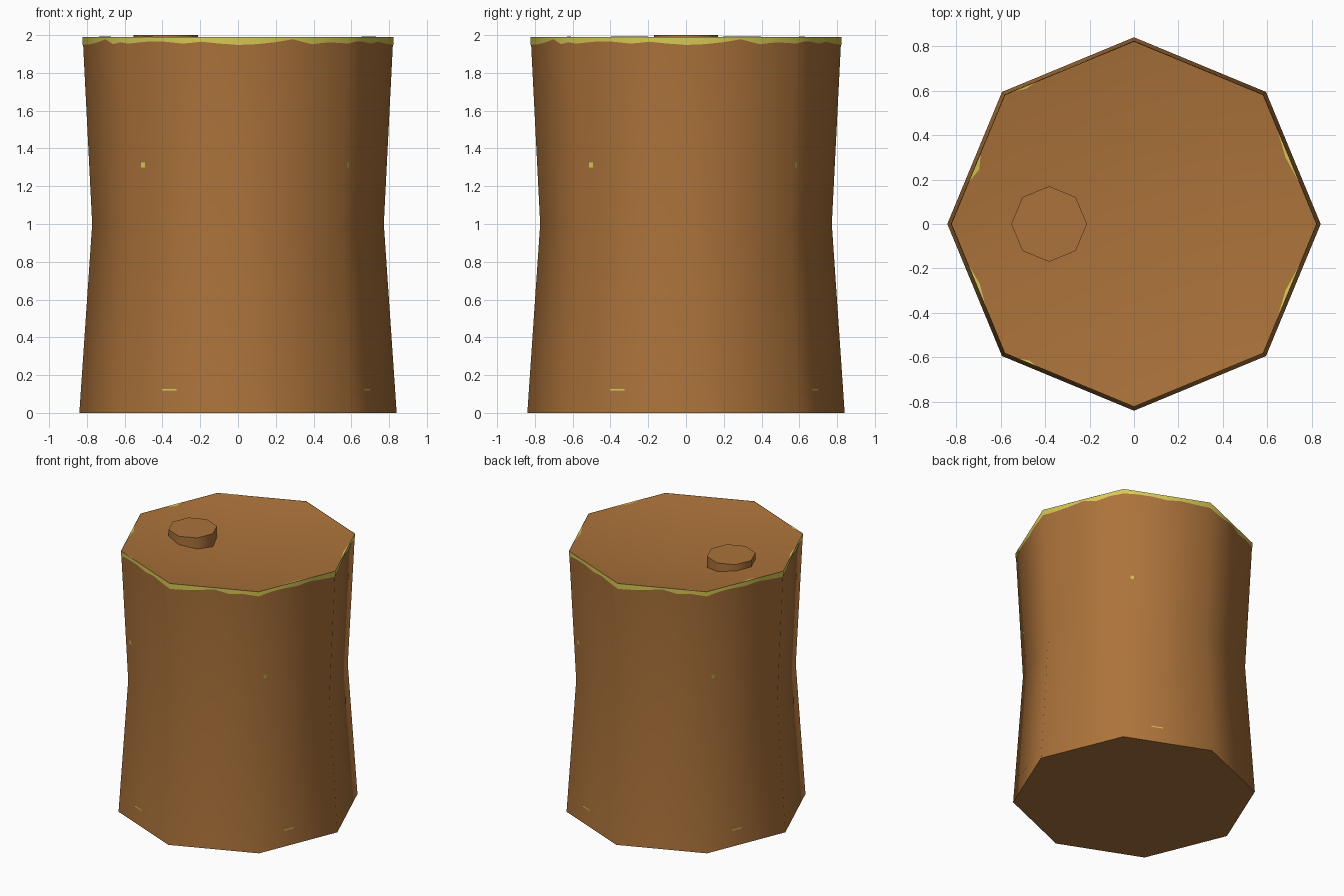
import bpy, bmesh, math
from mathutils import Vector

if "Cube" in bpy.data.objects:
    bpy.data.objects.remove(bpy.data.objects["Cube"])


def material(name, rgb):
    m = bpy.data.materials.new(name)
    m.diffuse_color = (*rgb, 1)
    m.use_nodes = True
    m.node_tree.nodes["Principled BSDF"].inputs["Base Color"].default_value = m.diffuse_color
    return m


BROWN = material("wood brown", (0.41, 0.17, 0.043))
YELLOW = material("moss yellow", (0.68, 0.58, 0.09))
SIDES, RIM = 8, 1.99


def radius(z):
    # waisted outline: wide foot, narrow middle, wide rim
    return 0.84 - 0.068 * z if z < 1 else 0.772 + 0.05 * (z - 1) / (RIM - 1)


def on_wall(t, z, out=0.0):
    # point on the octagonal wall, t counts sides round from +x
    i, f = int(math.floor(t)), t - math.floor(t)
    a, b = (Vector((math.cos(k * math.tau / SIDES), math.sin(k * math.tau / SIDES), 0))
            for k in (i, i + 1))
    p = a.lerp(b, f) * (radius(z) + out)
    return Vector((p.x, p.y, z))


def build(name, verts, faces, mat):
    me = bpy.data.meshes.new(name)
    me.from_pydata([tuple(v) for v in verts], [], faces)
    me.materials.append(mat)
    ob = bpy.data.objects.new(name, me)
    bpy.context.collection.objects.link(ob)
    return ob


def smooth(ob):
    bpy.ops.object.select_all(action='DESELECT')
    ob.select_set(True)
    bpy.context.view_layer.objects.active = ob
    bpy.ops.object.shade_smooth_by_angle(angle=math.radians(50))


# Barrel body with flat base and shallow dished top
verts = [on_wall(k, z) for z in (0, 1, RIM) for k in range(SIDES)]
faces = [(r * 8 + k, r * 8 + (k + 1) % 8, r * 8 + 8 + (k + 1) % 8, r * 8 + 8 + k)
         for r in range(2) for k in range(SIDES)]
faces.append(tuple(reversed(range(8))))
verts.append((0, 0, 1.87))
faces += [(16 + k, 16 + (k + 1) % 8, 24) for k in range(SIDES)]
smooth(build("barrel_body", verts, faces, BROWN))

# Round stopper standing in the dish
bpy.ops.mesh.primitive_cylinder_add(vertices=8, radius=0.17, depth=0.14,
                                    location=(-0.382, 0, 1.93), rotation=(0, 0, 0))
knob = bpy.context.object
knob.name = "stopper"
knob.data.materials.append(BROWN)
smooth(knob)

# Yellow rim band with ragged lower edge, repeating every quarter turn
edge = [1.948, 1.952, 1.962, 1.978, 1.952, 1.962, 1.955, 1.965, 1.965, 1.955, 1.965, 1.955]
n = SIDES * 6
verts = [on_wall(k / 6, edge[k % 12], 0.002) for k in range(n)]
verts += [on_wall(k / 6, RIM, 0.002) for k in range(n)]
faces = [(k, (k + 1) % n, n + (k + 1) % n, n + k) for k in range(n)]
band = build("rim_band", verts, faces, YELLOW)
band.data.polygons.foreach_set("use_smooth", [True] * len(faces))
band.data.normals_split_custom_set_from_vertices(
    [tuple(Vector((v.x, v.y, 0)).normalized()) for v in verts])

# Small flecks and dashes on the wall, one set per quarter
verts, faces = [], []
for q in range(4):
    for t0, t1, z0, z1 in ((1.08, 1.12, 1.30, 1.325), (1.32, 1.45, 0.118, 0.126)):
        s = len(verts)
        verts += [on_wall(2 * q + t, z, 0.003)
                  for t, z in ((t0, z0), (t1, z0), (t1, z1), (t0, z1))]
        faces.append((s, s + 1, s + 2, s + 3))
build("wall_flecks", verts, faces, YELLOW)

# Thin slivers along the inside of the top edge
verts, faces = [], []
for t0, t1, w in ((0.3, 0.75, 0.02), (7.25, 7.7, 0.02), (3.45, 3.68, 0.03),
                  (4.3, 4.65, 0.02), (2.75, 2.95, 0.015), (5.1, 5.25, 0.015)):
    s = len(verts)
    a, b = on_wall(t0, RIM), on_wall(t1, RIM)
    c = a.lerp(b, 0.5) * (1 - w)
    c.z = RIM - 0.12 * w
    verts += [p + Vector((0, 0, 0.002)) for p in (a, b, c)]
    faces.append((s, s + 1, s + 2))
build("top_slivers", verts, faces, YELLOW)
